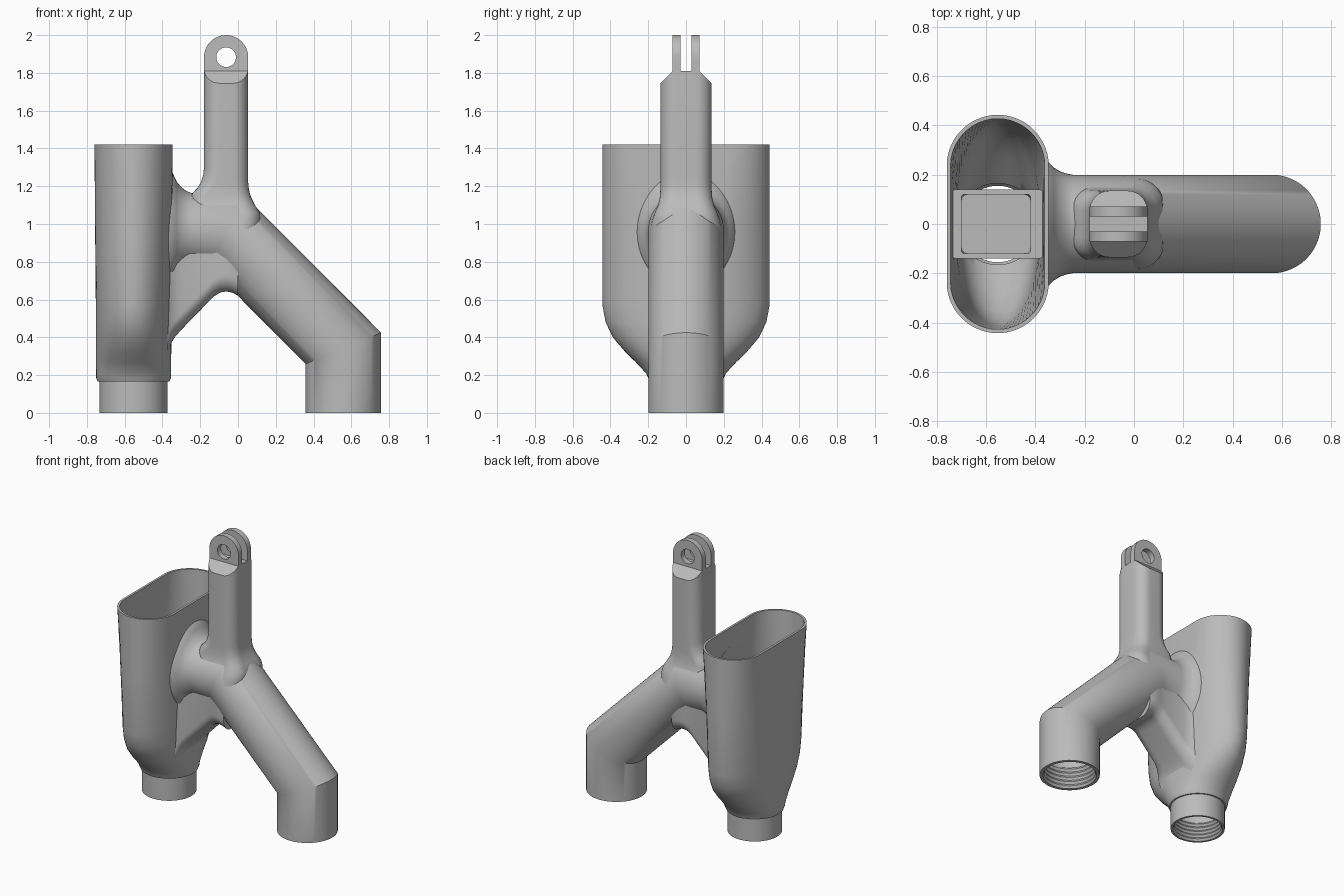
import bpy, bmesh, math
from mathutils import Vector

cube = bpy.data.objects.get("Cube")
if cube:
    bpy.data.objects.remove(cube, do_unlink=True)

grey = bpy.data.materials.new("plain_grey")
grey.use_nodes = True
grey.diffuse_color = (0.5, 0.5, 0.5, 1)
grey.node_tree.nodes["Principled BSDF"].inputs["Base Color"].default_value = (0.5, 0.5, 0.5, 1)

N = 64
ANGLES = [2 * math.pi * (i + 0.5) / N for i in range(N)]


def loft(name, rings, closed=False):
    """Skin matching rings; closed joins the last ring to the first, otherwise ends are capped."""
    bm = bmesh.new()
    loops = [[bm.verts.new(p) for p in ring] for ring in rings]
    pairs = list(zip(loops, loops[1:]))
    if closed:
        pairs.append((loops[-1], loops[0]))
    else:
        bm.faces.new(loops[0])
        bm.faces.new(loops[-1])
    for a, b in pairs:
        n = len(a)
        for i in range(n):
            j = (i + 1) % n
            bm.faces.new((a[i], a[j], b[j], b[i]))
    bmesh.ops.recalc_face_normals(bm, faces=bm.faces)
    mesh = bpy.data.meshes.new(name)
    bm.to_mesh(mesh)
    bm.free()
    mesh.materials.append(grey)
    obj = bpy.data.objects.new(name, mesh)
    bpy.context.collection.objects.link(obj)
    bpy.ops.object.select_all(action='DESELECT')
    obj.select_set(True)
    bpy.context.view_layer.objects.active = obj
    bpy.ops.object.shade_smooth_by_angle(angle=math.radians(32))
    return obj


def rounded_rect(x0, x1, hy, r, z):
    """Horizontal rounded rectangle ring."""
    pts = []
    for q, (cx, cy) in enumerate(((x1 - r, hy - r), (x0 + r, hy - r),
                                  (x0 + r, r - hy), (x1 - r, r - hy))):
        for i in range(9):
            a = math.pi / 2 * (q + i / 8)
            pts.append(Vector((cx + r * math.cos(a), cy + r * math.sin(a), z)))
    return pts


# Cup: stadium mouth that turns elliptical and then round at the neck
CUP_X = -0.553


def cup_ring(z, ry, rx):
    k = 0.8 * min(1, max(0, (1.42 - z) / 0.85))
    pts = []
    for a in ANGLES:
        c, s = math.cos(a), math.sin(a)
        stadium = rx * s + math.copysign(ry - rx, s)
        pts.append((CUP_X + rx * c, stadium * (1 - k) + ry * s * k, z))
    return pts


def thread(top, r, depth):
    """Grooved bore profile running down to the open end."""
    steps = 10
    return [(top * (1 - i / steps), r - depth * (i % 2)) for i in range(steps + 1)]


cup_outer = [(0, .18, .18), (.165, .18, .18), (.165, .19, .19), (.185, .2, .198),
             (.21, .212, .198), (.27, .268, .199), (.32, .32, .2), (.4, .388, .2),
             (.48, .426, .2), (.57, .443, .2), (1.0, .443, .204), (1.42, .443, .207)]
cup_inner = [(1.42, .427, .191), (1.0, .42, .18), (.57, .41, .17), (.48, .393, .168),
             (.4, .355, .167), (.32, .287, .166), (.25, .215, .165), (.2, .165, .165)]
cup_inner += [(z, r, r) for z, r in thread(.14, .165, .01)]
loft("cup", [cup_ring(*s) for s in cup_outer + cup_inner], closed=True)

# Rectangular nozzle standing across the inside of the cup
loft("inner_nozzle", [rounded_rect(-.742, -.365, .14, .02, .72),
                      rounded_rect(-.742, -.365, .14, .02, 1.1),
                      rounded_rect(-.70, -.42, .12, .012, 1.1),
                      rounded_rect(-.70, -.42, .12, .03, .8)])


# Bent pipe: upright leg, diagonal arm, level branch flaring onto the cup
def pipe_ring(x, z, ux, uz, ry):
    return [(x + ux * math.cos(a), ry * math.sin(a), z + uz * math.cos(a)) for a in ANGLES]


LEG_X, BEND_Z, HUB_X, HUB_Z = .558, .342, -.063, .965
MITRE = math.tan(math.pi / 8)


def bends(r):
    return [pipe_ring(LEG_X, BEND_Z, r, r * MITRE, r),
            pipe_ring(HUB_X, HUB_Z, r * MITRE, r, r)]


flare = [(-.25, .2, .2), (-.275, .211, .205), (-.3, .23, .214), (-.325, .26, .229),
         (-.345, .305, .25), (-.37, .325, .26)]
rings = [pipe_ring(LEG_X, 0, .2, 0, .2)] + bends(.2)
rings += [pipe_ring(x, HUB_Z, 0, a, b) for x, a, b in flare]
rings.append(pipe_ring(-.37, HUB_Z, 0, .17, .17))
rings += reversed(bends(.17))
rings += [pipe_ring(LEG_X, z, r, 0, r) for z, r in thread(.16, .178, .01)]
loft("bent_pipe", rings, closed=True)


# Web under the branch, bracing hub against cup
def web_ring(x, zb, w):
    arc = [math.pi / 2 * i / 8 for i in range(9)]
    side = [(w - .08 * (1 - math.cos(a)), zb + .09 * (1 - math.sin(a))) for a in arc]
    half = [(w, .95)] + side
    return [(x, y, z) for y, z in half] + [(x, -y, z) for y, z in reversed(half)]


web = [(-.372, .3, .19), (-.355, .365, .18), (-.335, .4, .17), (-.3, .44, .16),
       (-.13, .615, .16), (-.095, .637, .165), (-.063, .643, .17), (-.03, .637, .17),
       (0, .62, .165)]
loft("web", [web_ring(*s) for s in web])

# Post with a filleted foot and a chamfered top
post = [(.96, -.2, .11, .19, .1), (1.02, -.24, .12, .18, .1), (1.06, -.25, .115, .165, .09),
        (1.1, -.25, .09, .148, .08), (1.14, -.25, .07, .139, .08), (1.165, -.24, .062, .137, .08),
        (1.19, -.215, .057, .135, .08), (1.22, -.197, .054, .135, .08),
        (1.26, -.184, .054, .135, .08), (1.3, -.18, .054, .135, .08)]
rings = [rounded_rect(x0, x1, hy, r, z) for z, x0, x1, hy, r in post]
rim = rounded_rect(-.18, .054, .135, .08, 1.81)
rings.append([(p.x, p.y, 1.745 + min(.064, .135 - abs(p.y))) for p in rim])
rings.append([(p.x * .999, max(-.07, min(.07, p.y)), 1.81) for p in rim])
loft("post", rings)

# Two pierced lugs forming the fork
EYE_Z, LUG_R, EYE_R = 1.883, .117, .052


def lug_outline(y):
    pts = []
    for a in ANGLES:
        c, s = math.cos(a), math.sin(a)
        if s < 0:
            c = max(-1, min(1, c * 1.42))
            s = max(-1, s * 1.42) * .7
        pts.append((HUB_X + LUG_R * c, y, EYE_Z + LUG_R * s))
    return pts


def eye_outline(y):
    return [(HUB_X + EYE_R * math.cos(a), y, EYE_Z + EYE_R * math.sin(a)) for a in ANGLES]


for side, name in ((1, "left"), (-1, "right")):
    y0, y1 = side * .03, side * .071
    sign = "back" if side > 0 else "front"
    loft(sign + "_lug", [lug_outline(y0), lug_outline(y1), eye_outline(y1), eye_outline(y0)],
         closed=True)
